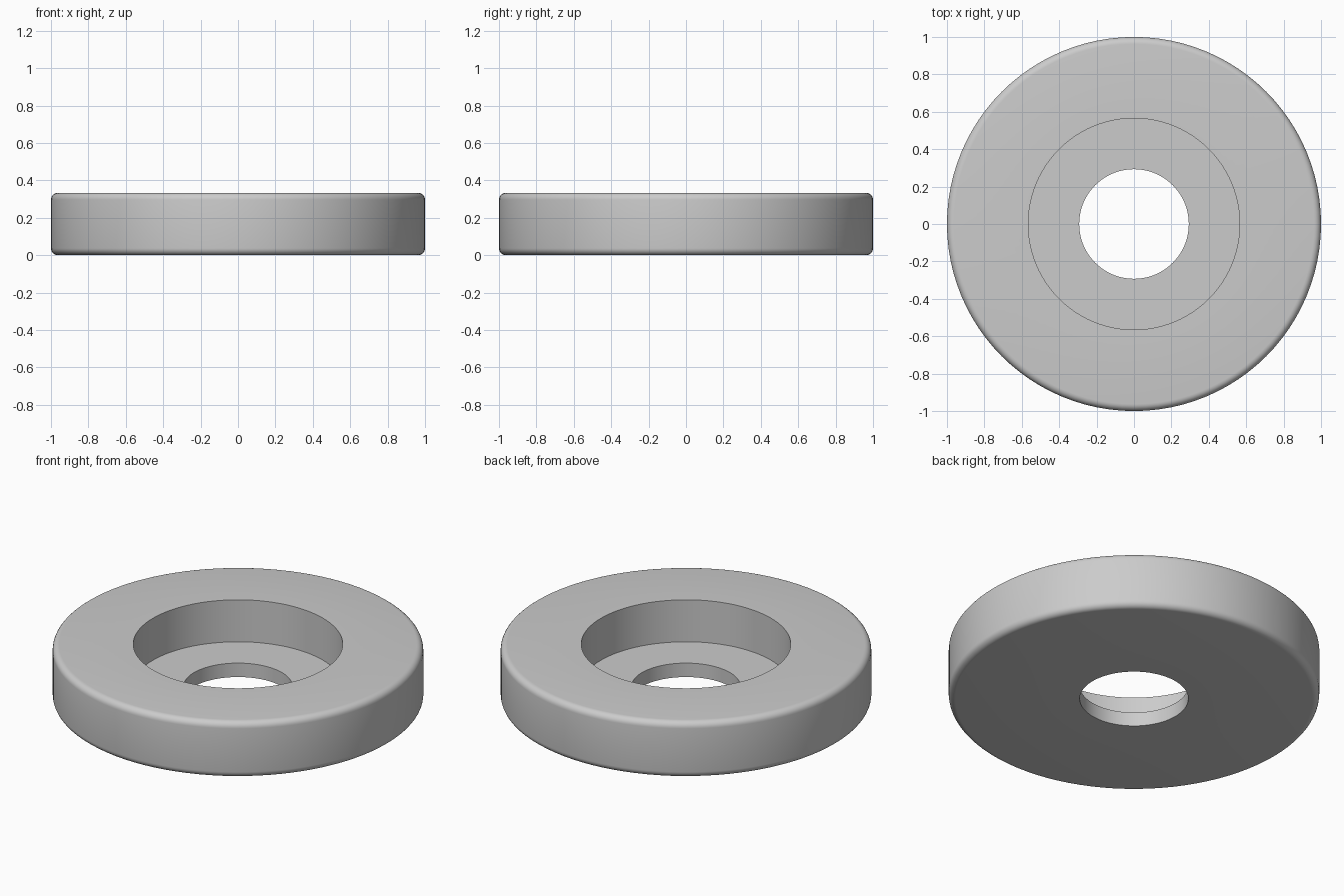
import bpy
import bmesh
from math import sin, cos, pi, radians
from mathutils import Vector

cube = bpy.data.objects.get("Cube")
if cube:
    bpy.data.objects.remove(cube, do_unlink=True)

OUTER, BORE, HOLE = 1.0, 0.565, 0.293      # radii
HEIGHT, FLOOR, FILLET = 0.333, 0.083, 0.037
SEGMENTS, FILLET_STEPS = 96, 6


def fillet(z, start):
    """Quarter-round profile points on the outer edge, from angle start."""
    return [(OUTER - FILLET + FILLET * cos(start + pi / 2 * i / FILLET_STEPS),
             z + FILLET * sin(start + pi / 2 * i / FILLET_STEPS))
            for i in range(FILLET_STEPS + 1)]


# Closed cross-section: through hole, rounded rim, counterbore
profile = [(HOLE, 0)]
profile += fillet(FILLET, -pi / 2)
profile += fillet(HEIGHT - FILLET, 0)
profile += [(BORE, HEIGHT), (BORE, FLOOR), (HOLE, FLOOR)]

# Lathe the cross-section around z
bm = bmesh.new()
verts = [bm.verts.new((r, 0, z)) for r, z in profile]
edges = [bm.edges.new((v, verts[(i + 1) % len(verts)])) for i, v in enumerate(verts)]
bmesh.ops.spin(bm, geom=verts + edges, cent=Vector(), axis=Vector((0, 0, 1)),
               angle=2 * pi, steps=SEGMENTS, use_merge=True)
bmesh.ops.remove_doubles(bm, verts=bm.verts[:], dist=0.0001)
bmesh.ops.recalc_face_normals(bm, faces=bm.faces[:])
mesh = bpy.data.meshes.new("counterbored_washer")
bm.to_mesh(mesh)
bm.free()

washer = bpy.data.objects.new("counterbored_washer", mesh)
bpy.context.collection.objects.link(washer)

# Plain grey material
grey = bpy.data.materials.new("light_grey")
grey.use_nodes = True
colour = (0.6, 0.6, 0.6, 1)
grey.diffuse_color = colour
grey.node_tree.nodes["Principled BSDF"].inputs["Base Color"].default_value = colour
mesh.materials.append(grey)

# Smooth the curved walls, keep the rims sharp
bpy.ops.object.select_all(action="DESELECT")
washer.select_set(True)
bpy.context.view_layer.objects.active = washer
bpy.ops.object.shade_smooth_by_angle(angle=radians(30))
